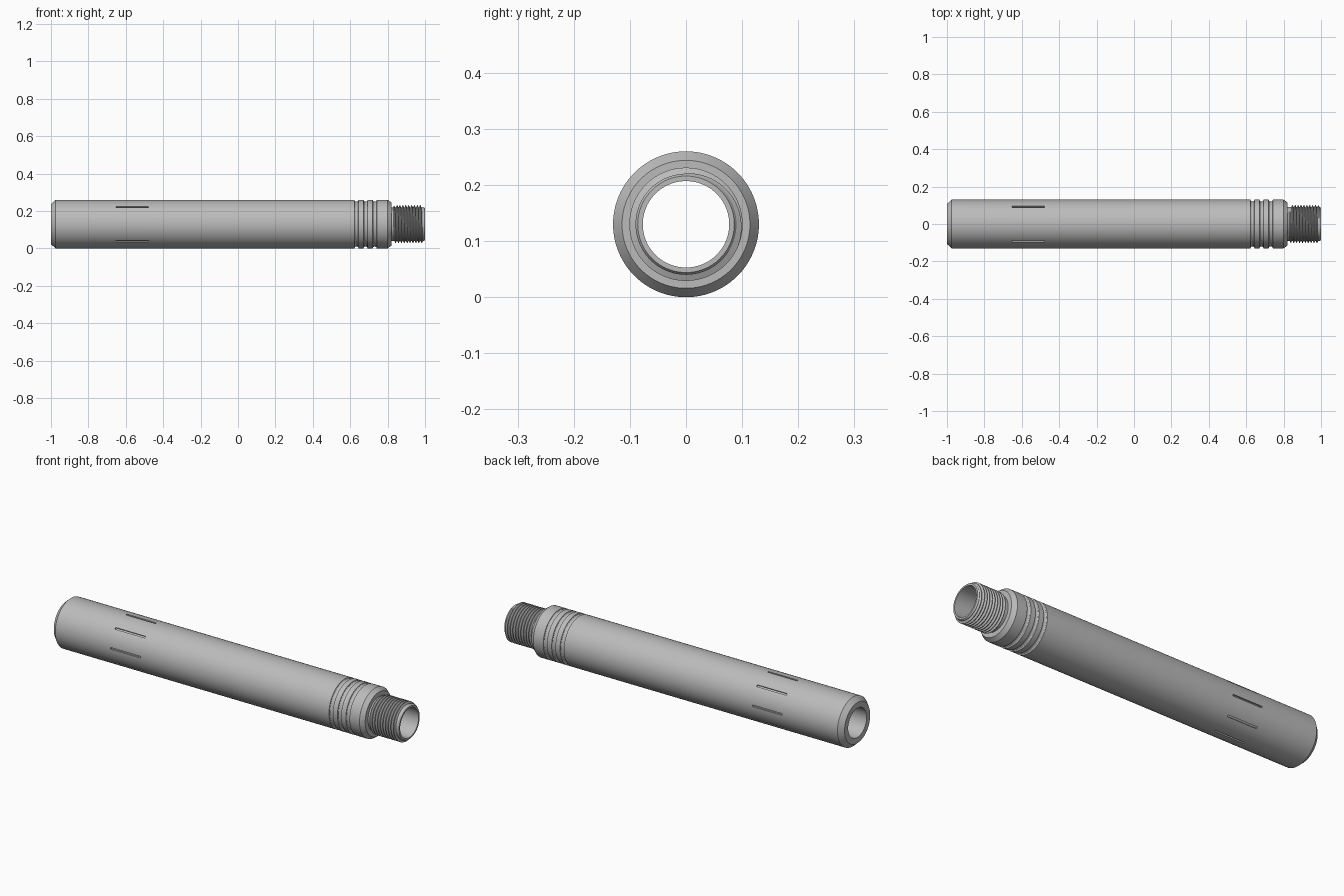
import bpy, bmesh
from math import pi, sin, cos, tau
from mathutils import Matrix

cube = bpy.data.objects.get("Cube")
if cube:
    bpy.data.objects.remove(cube)

RADIUS = 0.13
BORE = 0.077
SIDES = 96

steel = bpy.data.materials.new("brushed grey steel")
steel.use_nodes = True
STEEL = (0.5, 0.5, 0.5, 1)
steel.diffuse_color = STEEL
bsdf = steel.node_tree.nodes["Principled BSDF"]
bsdf.inputs["Base Color"].default_value = STEEL
bsdf.inputs["Roughness"].default_value = 0.5


def ring_point(x, r, a):
    """Point at radius r and angle a around the tube's long axis."""
    return (x, r * cos(a), RADIUS + r * sin(a))


def make_object(name, bm):
    bmesh.ops.recalc_face_normals(bm, faces=bm.faces)
    mesh = bpy.data.meshes.new(name)
    bm.to_mesh(mesh)
    bm.free()
    mesh.materials.append(steel)
    obj = bpy.data.objects.new(name, mesh)
    bpy.context.collection.objects.link(obj)
    return obj


def skin(bm, rings, close_rows):
    """Bridge neighbouring loops of points, each loop being closed."""
    rows = [[bm.verts.new(p) for p in ring] for ring in rings]
    pairs = list(zip(rows, rows[1:]))
    if close_rows:
        pairs.append((rows[-1], rows[0]))
    for a, b in pairs:
        for i in range(len(a)):
            j = (i + 1) % len(a)
            bm.faces.new((a[i], a[j], b[j], b[i]))
    return rows


def smooth(obj):
    bpy.ops.object.select_all(action='DESELECT')
    obj.select_set(True)
    bpy.context.view_layer.objects.active = obj
    bpy.ops.object.shade_smooth_by_angle(angle=0.5)


# Tube outline: chamfered rear, three rounded grooves, shoulder, spigot, bore
profile = [(-1, BORE), (-1, 0.107), (-0.975, RADIUS)]
for centre in (0.633, 0.682, 0.731):
    for k in range(7):
        a = pi * k / 6
        profile.append((centre - 0.011 * cos(a), RADIUS - 0.010 * sin(a)))
profile += [(0.8, RADIUS), (0.822, 0.114), (0.822, 0.09),
            (0.994, 0.09), (1, 0.086), (1, BORE)]

bm = bmesh.new()
skin(bm, [[ring_point(x, r, tau * i / SIDES) for i in range(SIDES)]
          for x, r in profile], True)
body = make_object("tube_body", bm)

# Eight shallow lengthwise slots cut around the rear
bm = bmesh.new()
for i in range(8):
    place = (Matrix.Translation((-0.565, 0, RADIUS))
             @ Matrix.Rotation(tau * i / 8, 4, 'X')
             @ Matrix.Translation((0, 0, RADIUS))
             @ Matrix.Diagonal((0.174, 0.009, 0.016, 1)))
    bmesh.ops.create_cube(bm, size=1, matrix=place)
cutter = make_object("slot_cutter", bm)
cutter.hide_render = True

cut = body.modifiers.new("slots", 'BOOLEAN')
cut.operation = 'DIFFERENCE'
cut.solver = 'EXACT'
cut.object = cutter
bpy.context.view_layer.objects.active = body
bpy.ops.object.modifier_apply(modifier=cut.name)
bpy.data.objects.remove(cutter)
smooth(body)

# Helical thread ridge swept along the spigot, fading in and out
PITCH, START, END = 0.0155, 0.831, 0.991
STEPS = 64
total = int((END - START) / PITCH * STEPS)
sections = []
for s in range(total + 1):
    x = START + PITCH * s / STEPS
    a = tau * s / STEPS
    fade = min(1, s / 24, (total - s) / 24)
    crest = 0.0885 + 0.0125 * max(fade, 0.05)
    half = PITCH * 0.46
    sections.append([ring_point(x - half, 0.0885, a),
                     ring_point(x - half * 0.2, crest, a),
                     ring_point(x + half * 0.2, crest, a),
                     ring_point(x + half, 0.0885, a)])
bm = bmesh.new()
rows = skin(bm, sections, False)
for end in (rows[0], rows[-1]):
    bm.faces.new(end)
thread = make_object("spigot_thread", bm)
smooth(thread)
